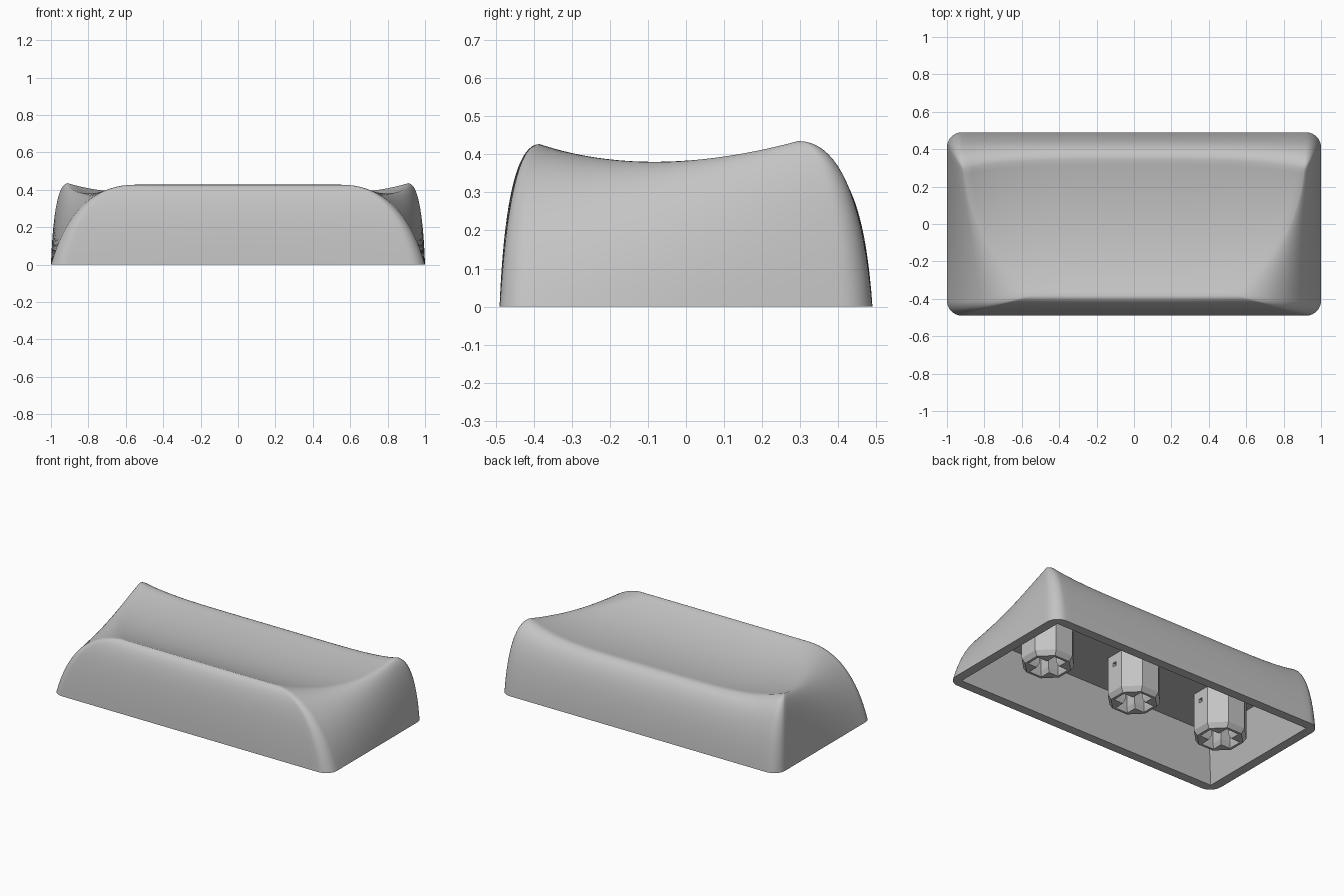
import bpy, bmesh
from math import cos, sin, pi, tau
from mathutils import Vector

cube = bpy.data.objects.get("Cube")
if cube:
    bpy.data.objects.remove(cube, do_unlink=True)

HALF_X, HALF_Y, CORNER = 1.0, 0.49, 0.08
WALL = 0.06
CEILING = 0.28
N_LONG, N_ARC, N_SIDE = 24, 8, 28

grey = bpy.data.materials.new("light_grey_plastic")
grey.use_nodes = True
colour = (0.55, 0.55, 0.55, 1)
grey.diffuse_color = colour
grey.node_tree.nodes["Principled BSDF"].inputs["Base Color"].default_value = colour


def make_object(name, bm):
    bmesh.ops.recalc_face_normals(bm, faces=bm.faces)
    mesh = bpy.data.meshes.new(name)
    bm.to_mesh(mesh)
    bm.free()
    mesh.materials.append(grey)
    obj = bpy.data.objects.new(name, mesh)
    bpy.context.collection.objects.link(obj)
    return obj


def loft(bm, rings, cap_start=False, cap_end=False):
    """Join closed rings of points with quads."""
    loops = [[bm.verts.new(p) for p in ring] for ring in rings]
    count = len(loops[0])
    for low, high in zip(loops, loops[1:]):
        for i in range(count):
            j = (i + 1) % count
            bm.faces.new((low[i], low[j], high[j], high[i]))
    if cap_start:
        bm.faces.new(loops[0])
    if cap_end:
        bm.faces.new(loops[-1])


def mirror(p):
    return Vector((-p.x, p.y, p.z))


# Rim of the dished top: a runs left-right from -1 to 1, t runs front to back
def front_rim(a):
    return Vector((0.55 * a, -0.385, 0.427))


def back_rim(a):
    return Vector((0.91 * a, 0.345 - 0.05 * a ** 4, 0.378 + 0.057 * abs(a) ** 5))


def side_rim(t):
    start, mid, end = front_rim(1), Vector((0.87, -0.095, 0.33)), back_rim(1)
    return start * (1 - t) ** 2 + mid * 2 * t * (1 - t) + end * t * t


def dish_point(a, t):
    """Blend the four rim curves into one scooped patch."""
    u = (a + 1) / 2
    along = front_rim(a).lerp(back_rim(a), t)
    across = mirror(side_rim(t)).lerp(side_rim(t), u)
    corners = front_rim(-1).lerp(front_rim(1), u).lerp(back_rim(-1).lerp(back_rim(1), u), t)
    return along + across - corners


def half_outline():
    """Base and rim points of the +x half, from front middle to back middle."""
    cx, cy = HALF_X - CORNER, HALF_Y - CORNER
    out = []

    def add(x, y, rim):
        out.append((Vector((x, y, 0)), rim))

    def arc(y, start, rim):
        for i in range(1, N_ARC):
            ang = start + pi / 2 * i / N_ARC
            add(cx + CORNER * cos(ang), y + CORNER * sin(ang), rim)

    for i in range(N_LONG + 1):
        add(cx * i / N_LONG, -HALF_Y, front_rim(i / N_LONG))
    arc(-cy, -pi / 2, front_rim(1))
    for i in range(N_SIDE + 1):
        t = i / N_SIDE
        add(HALF_X, cy * (2 * t - 1), side_rim(t))
    arc(cy, 0, back_rim(1))
    for i in range(N_LONG, -1, -1):
        add(cx * i / N_LONG, HALF_Y, back_rim(i / N_LONG))
    return out


def wall_point(base, rim, t):
    """Curve from the base, leaning in more where the rim is set further back."""
    reach = (rim - base).xy.length
    shoulder = base.lerp(rim, 0.14 + 0.28 * reach)
    shoulder.z = rim.z
    return base * (1 - t) ** 2 + shoulder * 2 * t * (1 - t) + rim * t * t


def inner_point(p):
    ix, iy = HALF_X - WALL, HALF_Y - WALL
    return Vector((max(-ix, min(ix, p.x)), max(-iy, min(iy, p.y)), 0))


# Hollow cap shell: ceiling, inner wall, bottom lip and outer wall
right = half_outline()
outline = right + [tuple(mirror(p) for p in s) for s in reversed(right[1:-1])]
inner = [inner_point(b) for b, r in outline]
rings = [[Vector((p.x * 0.91, p.y * 0.8, CEILING)) for p in inner], inner]
rings += [[wall_point(b, r, i / 18) for b, r in outline] for i in range(19)]
bm = bmesh.new()
loft(bm, rings, cap_start=True)

# Dished top
grid = [[bm.verts.new(dish_point(i / N_LONG, j / N_SIDE)) for j in range(N_SIDE + 1)]
        for i in range(-N_LONG, N_LONG + 1)]
for low, high in zip(grid, grid[1:]):
    for j in range(N_SIDE):
        bm.faces.new((low[j], high[j], high[j + 1], low[j + 1]))
bmesh.ops.remove_doubles(bm, verts=bm.verts, dist=0.0003)
cap = make_object("cap_shell", bm)
bpy.ops.object.select_all(action="DESELECT")
cap.select_set(True)
bpy.context.view_layer.objects.active = cap
bpy.ops.object.shade_smooth_by_angle(angle=pi / 3.5)


# Octagonal mounting stem with a chamfered foot
def octagon(radius, z):
    r = radius / cos(pi / 8)
    return [Vector((r * cos(tau * (i + 0.5) / 8), r * sin(tau * (i + 0.5) / 8), z))
            for i in range(8)]


def cross(arm, half, z):
    corner = [(arm, -half), (arm, half), (half, half)]
    points = []
    for k in range(4):
        c, s = round(cos(k * pi / 2)), round(sin(k * pi / 2))
        points += [Vector((c * x - s * y, s * x + c * y, z)) for x, y in corner]
    return points


bm = bmesh.new()
loft(bm, [octagon(0.128, 0.01), octagon(0.147, 0.04), octagon(0.147, CEILING + 0.01)], True, True)
stem = make_object("middle_stem", bm)

# Flared cross socket and small side hole, cut from the stem
bm = bmesh.new()
loft(bm, [cross(0.117, 0.053, -0.01), cross(0.105, 0.034, 0.04), cross(0.105, 0.034, 0.23)], True, True)
socket_cutter = make_object("socket_cutter", bm)
bm = bmesh.new()
bmesh.ops.create_cube(bm, size=0.025)
bmesh.ops.translate(bm, verts=bm.verts, vec=(0.142, 0, 0.215))
hole_cutter = make_object("hole_cutter", bm)
bpy.context.view_layer.objects.active = stem
for cutter in (socket_cutter, hole_cutter):
    cutter.hide_render = True
    mod = stem.modifiers.new(cutter.name, "BOOLEAN")
    mod.operation = "DIFFERENCE"
    mod.solver = "EXACT"
    mod.object = cutter
    bpy.ops.object.modifier_apply(modifier=mod.name)
    bpy.data.objects.remove(cutter, do_unlink=True)

for name, x in (("left_stem", 0.65), ("right_stem", -0.65)):
    copy = bpy.data.objects.new(name, stem.data)
    copy.location.x = x
    bpy.context.collection.objects.link(copy)
